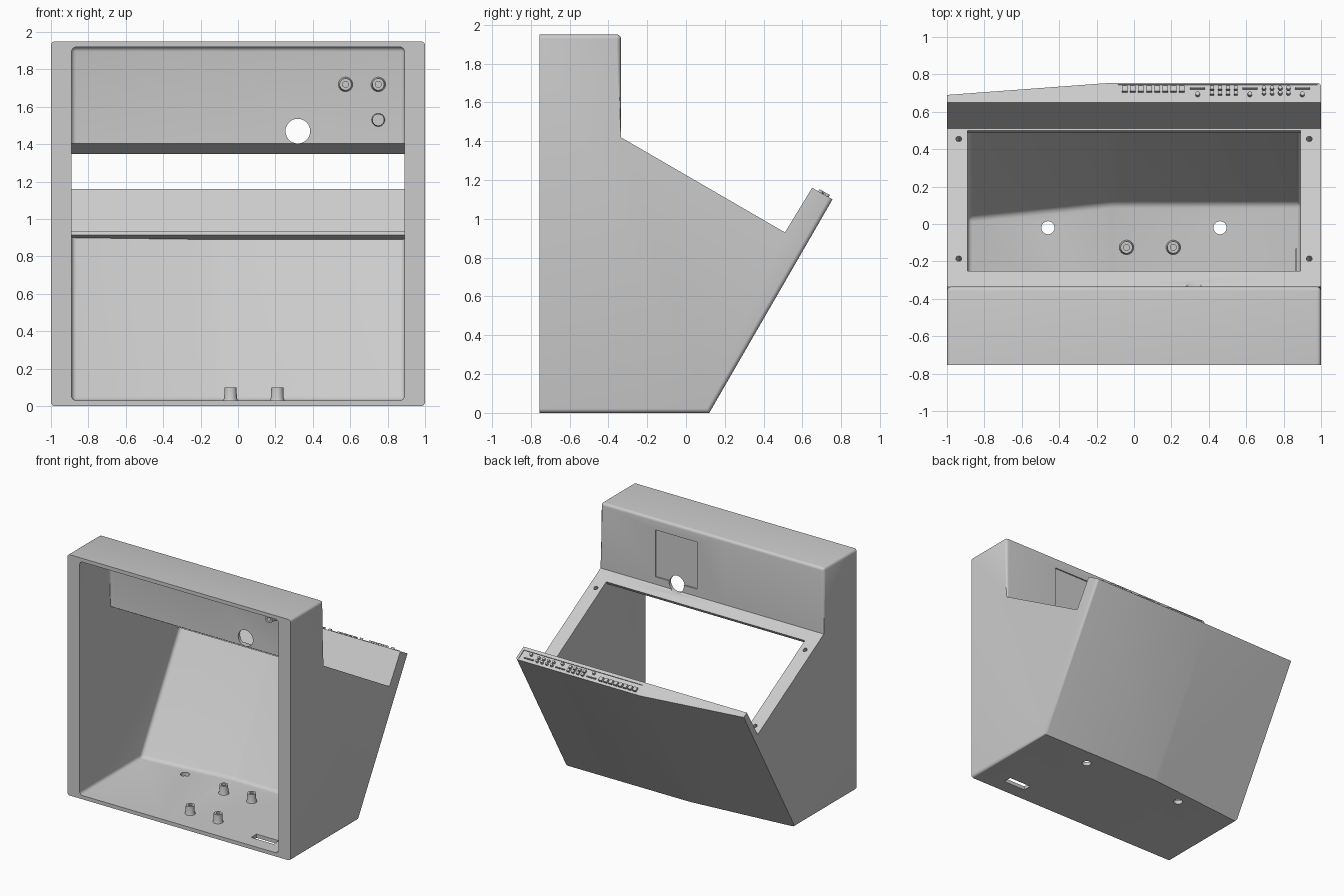
import bpy, bmesh, math
from mathutils import Vector, Matrix

if "Cube" in bpy.data.objects:
    bpy.data.objects.remove(bpy.data.objects["Cube"])

TILT = -0.525          # slope of the sloping deck and lip
BEND = -0.12           # x where the rear wall folds inward

grey = bpy.data.materials.new("plain grey")
grey.diffuse_color = (0.6, 0.6, 0.6, 1)
grey.use_nodes = True
grey.node_tree.nodes["Principled BSDF"].inputs["Base Color"].default_value = grey.diffuse_color


def finish(bm, name):
    bmesh.ops.recalc_face_normals(bm, faces=bm.faces)
    me = bpy.data.meshes.new(name)
    bm.to_mesh(me)
    bm.free()
    ob = bpy.data.objects.new(name, me)
    me.materials.append(grey)
    bpy.context.collection.objects.link(ob)
    return ob


def smooth(ob):
    bpy.ops.object.select_all(action='DESELECT')
    ob.select_set(True)
    bpy.context.view_layer.objects.active = ob
    bpy.ops.object.shade_smooth_by_angle(angle=math.radians(35))


def prism(name, sections, bevel_rule, width):
    """Loft matching (y, z) profiles placed at successive x positions."""
    bm = bmesh.new()
    rings = [[bm.verts.new((x, y, z)) for y, z in prof] for x, prof in sections]
    n = len(rings[0])
    for a, b in zip(rings, rings[1:]):
        for i in range(n):
            j = (i + 1) % n
            bm.faces.new((a[i], a[j], b[j], b[i]))
    bm.faces.new(rings[0])
    bm.faces.new(rings[-1])
    bmesh.ops.recalc_face_normals(bm, faces=bm.faces)
    where = {v: (k, i) for k, r in enumerate(rings) for i, v in enumerate(r)}
    last = len(rings) - 1
    edges = []
    for e in bm.edges:
        (ka, ia), (kb, ib) = where[e.verts[0]], where[e.verts[1]]
        along_x = ka != kb
        if bevel_rule(along_x, min(ia, ib), max(ia, ib), ka == last):
            edges.append(e)
    bmesh.ops.bevel(bm, geom=edges, offset=width, segments=4, profile=0.5,
                    affect='EDGES', clamp_overlap=True)
    return finish(bm, name)


def box(name, loc, size, tilt=0.0):
    bm = bmesh.new()
    bmesh.ops.create_cube(bm, size=1)
    bm.transform(Matrix.Translation(loc) @ Matrix.Rotation(tilt, 4, 'X')
                 @ Matrix.Diagonal((*size, 1)))
    return finish(bm, name)


def rod(name, loc, r, depth, tilt=0.0, sides=32):
    bm = bmesh.new()
    bmesh.ops.create_cone(bm, cap_ends=True, segments=sides, radius1=r,
                          radius2=r, depth=depth)
    bm.transform(Matrix.Translation(loc) @ Matrix.Rotation(tilt, 4, 'X'))
    return finish(bm, name)


def lathe(name, profile, loc, tilt=0.0):
    bm = bmesh.new()
    vs = [bm.verts.new((r, 0, z)) for r, z in profile]
    es = [bm.edges.new(p) for p in zip(vs, vs[1:])]
    bmesh.ops.spin(bm, geom=vs + es, cent=(0, 0, 0), axis=(0, 0, 1),
                   angle=math.tau, steps=24)
    bmesh.ops.remove_doubles(bm, verts=bm.verts, dist=1e-5)
    bm.transform(Matrix.Translation(loc) @ Matrix.Rotation(tilt, 4, 'X'))
    ob = finish(bm, name)
    smooth(ob)
    return ob


def cut(target, cutter):
    m = target.modifiers.new("cut", 'BOOLEAN')
    m.operation, m.solver, m.object = 'DIFFERENCE', 'EXACT', cutter
    bpy.context.view_layer.objects.active = target
    bpy.ops.object.modifier_apply(modifier=m.name)
    bpy.data.objects.remove(cutter)


def deck_z(y):
    return 1.42 - 0.58 * (y + 0.335)


def lip_z(y):
    return 1.16 - 0.571 * (y - 0.65)


# Outer shell: sloping deck, rear lip, folded rear wall
def outer(low, tip):
    return [(-0.755, 0), low, tip, (0.65, 1.16), (0.51, 0.93),
            (-0.335, 1.42), (-0.335, 1.95), (-0.755, 1.95)]


full = outer((0.12, 0), (0.755, 1.10))


def outer_bevel(along_x, a, b, right_end):
    if along_x:
        return a == 6                                   # top rear edge
    ends = [(0, 1), (5, 6), (6, 7)]
    return (a, b) in ends or (right_end and (a, b) == (1, 2))


body = prism("enclosure_body", [(-1, outer((0.033, 0), (0.69, 1.137))),
                                (BEND, full), (1, full)], outer_bevel, 0.022)


# Hollow interior, open at the front
def inner(low, top):
    return [(-0.85, 0.03), low, top, (0.5, 0.906), (-0.36, 1.404),
            (-0.36, 1.92), (-0.85, 1.92)]


room = inner((0.11, 0.03), (0.607, 0.89))


def inner_bevel(along_x, a, b, right_end):
    if along_x:
        return a == 1 or a == 5
    return (a, b) in [(0, 1), (1, 2), (4, 5), (5, 6)]


cut(body, prism("cavity", [(-0.89, inner((0.034, 0.03), (0.538, 0.90))),
                           (BEND, room), (0.89, room)], inner_bevel, 0.025))

# Large window in the sloping deck
cut(body, box("deck_window", (0, 0.125, deck_z(0.125)), (1.778, 0.867, 0.12), TILT))

# Screw holes in the deck corners
for x in (-0.937, 0.937):
    for y in (-0.185, 0.455):
        cut(body, rod("screw_hole", (x, y, deck_z(y)), 0.016, 0.1, TILT, 16))

# Floor holes and cable slot
for x in (-0.46, 0.46):
    cut(body, rod("floor_hole", (x, -0.02, 0), 0.035, 0.2))
cut(body, box("cable_slot", (0.665, -0.605, 0), (0.2, 0.07, 0.2)))

# Shallow plate recess and round hole in the upper rear wall
cut(body, box("plate_recess", (0.322, -0.335, 1.67), (0.375, 0.02, 0.38)))
cut(body, rod("cable_hole", (0.32, -0.34, 1.47), 0.066, 0.2, math.pi / 2))

# Control strip recess on the lip
cut(body, box("strip_recess", (0.448, 0.709, lip_z(0.709)), (1.065, 0.083, 0.012), TILT))
smooth(body)

# Hollow standoffs on the floor and the upper wall
post = [(0.04, -0.004), (0.034, 0.015), (0.032, 0.07), (0.016, 0.07),
        (0.016, 0.01), (0, 0.01)]
for x in (-0.04, 0.21):
    for y in (-0.555, -0.125):
        lathe("floor_standoff", post, (x, y, 0.03))
for x in (0.575, 0.75):
    lathe("wall_standoff", post, (x, -0.36, 1.72), math.pi / 2)
lathe("wall_pin", [(0.036, -0.004), (0.033, 0.015), (0.032, 0.05), (0, 0.05)],
      (0.75, -0.36, 1.53), math.pi / 2)

# Controls on the lip strip
up = Vector((0, 0.5, 0.866))


def on_lip(x, y, lift=0.002):
    return Vector((x, y, lip_z(y))) + up * lift


for i in range(8):
    box("square_button", on_lip(-0.05 + 0.0435 * i, 0.72), (0.03, 0.032, 0.02), TILT)
for x in (0.34, 0.62, 0.90):
    box("slider_bar", on_lip(x, 0.726, -0.002), (0.08, 0.008, 0.012), TILT)
    smooth(rod("round_knob", on_lip(x, 0.692), 0.012, 0.022, TILT, 16))
for i in range(4):
    for y in (0.699, 0.725):
        box("small_button", on_lip(0.417 + 0.0425 * i, y), (0.02, 0.022, 0.018), TILT)
        smooth(rod("small_knob", on_lip(0.695 + 0.0435 * i, y), 0.011, 0.022, TILT, 16))
